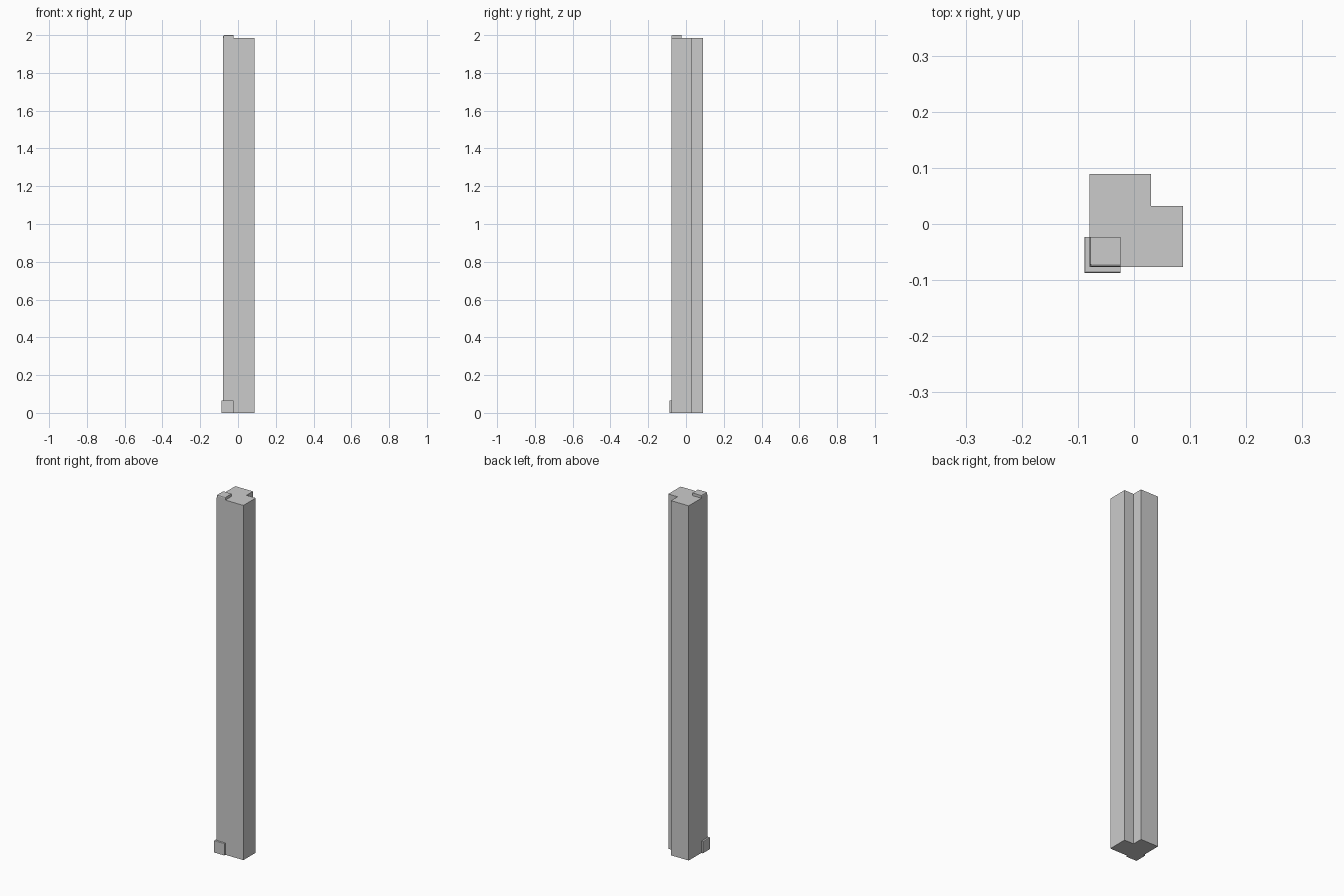
import bpy, bmesh

cube = bpy.data.objects.get("Cube")
if cube:
    bpy.data.objects.remove(cube, do_unlink=True)

grey = bpy.data.materials.new("plain_grey")
grey.use_nodes = True
colour = (0.6, 0.6, 0.6, 1.0)
grey.diffuse_color = colour
grey.node_tree.nodes["Principled BSDF"].inputs["Base Color"].default_value = colour


def prism(name, outline, z0, z1):
    """Extrude a flat outline upward from z0 to z1."""
    bm = bmesh.new()
    base = bm.faces.new([bm.verts.new((x, y, z0)) for x, y in outline])
    top = bmesh.ops.extrude_face_region(bm, geom=[base])["geom"]
    verts = [v for v in top if isinstance(v, bmesh.types.BMVert)]
    bmesh.ops.translate(bm, verts=verts, vec=(0, 0, z1 - z0))
    bmesh.ops.recalc_face_normals(bm, faces=bm.faces)
    mesh = bpy.data.meshes.new(name)
    bm.to_mesh(mesh)
    bm.free()
    obj = bpy.data.objects.new(name, mesh)
    bpy.context.collection.objects.link(obj)
    mesh.materials.append(grey)
    return obj


def soften(obj, width, corner):
    """Bevel the outer top edges, and the outer upright corner if asked."""
    bm = bmesh.new()
    bm.from_mesh(obj.data)
    x0, y0 = (min(v.co[i] for v in bm.verts) for i in (0, 1))
    z1 = max(v.co.z for v in bm.verts)
    edges = []
    for e in bm.edges:
        sides = [all(abs(v.co[i] - lim) < 1e-5 for v in e.verts)
                 for i, lim in enumerate((x0, y0, z1))]
        if sum(sides) == 2 and (sides[2] or corner):
            edges.append(e)
    bmesh.ops.bevel(bm, geom=edges, offset=width, segments=2,
                    profile=0.5, affect='EDGES')
    bmesh.ops.recalc_face_normals(bm, faces=bm.faces)
    bm.to_mesh(obj.data)
    bm.free()


def rectangle(x0, x1, y0, y1):
    return [(x0, y0), (x1, y0), (x1, y1), (x0, y1)]


# Tall column with a square notch along its back left corner
W, E, S, N = -0.079, 0.0875, -0.077, 0.089
NX, NY = 0.03, 0.032
prism("column", [(W, S), (E, S), (E, NY), (NX, NY), (NX, N), (W, N)], 0, 1.985)

# Raised corner cap on top
cap = prism("corner_cap", rectangle(W, -0.024, S, -0.023), 1.985, 2.0)
soften(cap, 0.006, True)

# Foot block wrapped round the front right corner
foot = prism("corner_foot", rectangle(-0.0885, -0.024, -0.087, -0.023), 0, 0.066)
soften(foot, 0.003, False)
